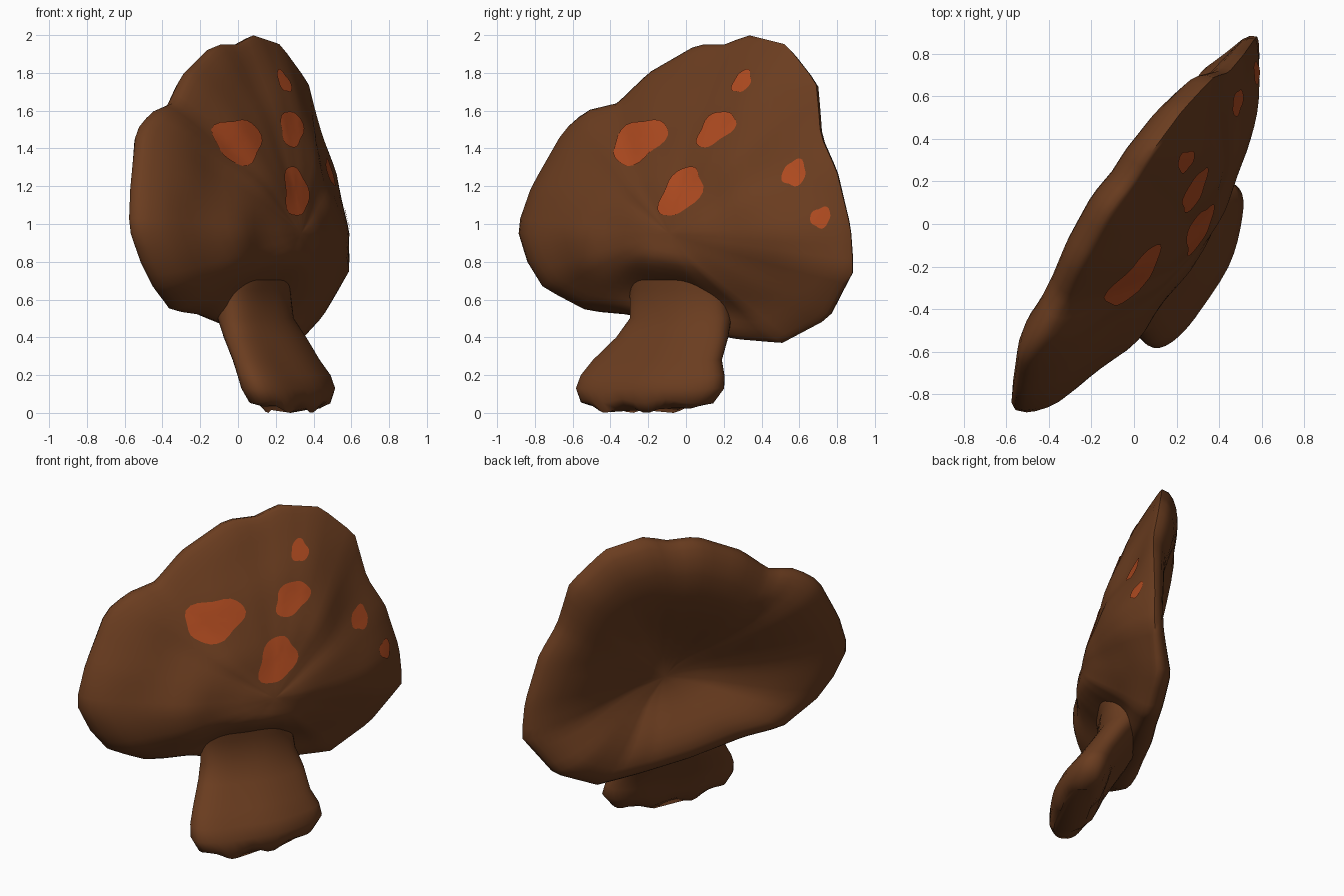
import bpy, bmesh, math
from mathutils import Vector, noise

cube = bpy.data.objects.get("Cube")
if cube:
    bpy.data.objects.remove(cube, do_unlink=True)


def material(name, rgb):
    m = bpy.data.materials.new(name)
    m.use_nodes = True
    m.diffuse_color = (*rgb, 1)
    b = m.node_tree.nodes["Principled BSDF"]
    b.inputs["Base Color"].default_value = (*rgb, 1)
    b.inputs["Roughness"].default_value = 0.9
    return m


BROWN = material("bark brown", (0.145, 0.046, 0.014))
ORANGE = material("rust orange", (0.42, 0.068, 0.014))


def place(u, n, z):
    """u runs along the slab, n points out of its domed face."""
    return Vector((0.53 * u + 0.848 * n, 0.848 * u - 0.53 * n, z))


def build(name, bm, mat, angle=60):
    bmesh.ops.recalc_face_normals(bm, faces=bm.faces)
    me = bpy.data.meshes.new(name)
    bm.to_mesh(me)
    bm.free()
    ob = bpy.data.objects.new(name, me)
    bpy.context.collection.objects.link(ob)
    me.materials.append(mat)
    bpy.ops.object.select_all(action='DESELECT')
    ob.select_set(True)
    bpy.context.view_layer.objects.active = ob
    bpy.ops.object.shade_smooth_by_angle(angle=math.radians(angle))
    return ob


def loft(name, rings, mat, start=None, end=None):
    """Bridge closed rings of points; close the ends with a fan or a cap."""
    bm = bmesh.new()
    loops = [[bm.verts.new(p) for p in r] for r in rings]
    k = len(loops[0])
    for a, b in zip(loops, loops[1:]):
        for i in range(k):
            j = (i + 1) % k
            bm.faces.new((a[i], a[j], b[j], b[i]))
    for loop, tip in ((loops[0], start), (loops[-1], end)):
        if tip is None:
            bm.faces.new(loop)
        else:
            v = bm.verts.new(tip)
            for i in range(k):
                bm.faces.new((loop[i], loop[(i + 1) % k], v))
    return build(name, bm, mat)


# Cap outline: along, height, depth of the rim
CU, CZ = 0.1, 0.95
OUTLINE = [(-1.05, .98, -.01), (-.98, 1.2, -.04), (-.82, 1.5, -.1), (-.68, 1.6, -.09),
           (-.49, 1.64, -.1), (-.31, 1.8, -.12), (-.01, 1.95, -.13), (.17, 1.95, -.11),
           (.32, 2.0, -.11), (.57, 1.95, -.09), (.78, 1.75, -.05), (.84, 1.47, 0),
           (.95, 1.28, .015), (1.04, .98, .02), (1.06, .75, .025), (.87, .5, -.03),
           (.6, .37, 0), (.33, .39, .01), (0, .44, 0), (-.36, .52, -.01),
           (-.62, .54, -.01), (-.86, .66, .03), (-.97, .8, .015)]
POLAR = sorted((math.atan2(z - CZ, u - CU), math.hypot(u - CU, z - CZ), n)
               for u, z, n in OUTLINE)
TAU = 2 * math.pi
first, last = POLAR[0], POLAR[-1]
POLAR = [(last[0] - TAU, *last[1:])] + POLAR + [(first[0] + TAU, *first[1:])]


def rim(ang):
    """Radius and depth of the outline in one direction."""
    ang = (ang + math.pi) % TAU - math.pi
    for (a0, r0, n0), (a1, r1, n1) in zip(POLAR, POLAR[1:]):
        if a0 <= ang <= a1:
            f = (ang - a0) / (a1 - a0)
            p = Vector((math.cos(ang), math.sin(ang)))
            # straight chord between neighbouring outline points
            A = Vector((math.cos(a0), math.sin(a0))) * r0
            d = Vector((math.cos(a1), math.sin(a1))) * r1 - A
            r = (A.x * d.y - A.y * d.x) / (p.x * d.y - p.y * d.x)
            return r, n0 + f * (n1 - n0)


def lumps(u, z, seed):
    return noise.noise(Vector((u * 3.2, z * 3.2, seed))) * 0.04


def smooth(x):
    x = min(1, max(0, x))
    return x * x * (3 - 2 * x)


def quarter(x):
    """Quarter circle rising from 0 at x = 0 to 1 at x = 1."""
    x = min(1, max(0, x))
    return math.sqrt(1 - (1 - x) ** 2)


def polar(u, z):
    ang = math.atan2(z - CZ, u - CU)
    r, n = rim(ang)
    return min(1, math.hypot(u - CU, z - CZ) / r), n, math.cos(ang), math.sin(ang)


def front_depth(u, z):
    t, n, c, s = polar(u, z)
    bead = 0.055 - 0.035 * c - 0.03 * max(0, s)
    power = max(1.4, 2.2 - 1.5 * max(0, s))
    under = max(0, -s) ** 2
    fall = (1 - under) * t ** power + under * smooth((t - 0.2) / 0.6)
    top = 0.335
    return (top + (n + bead - top) * fall - bead * (1 - quarter((1 - t) / 0.16))
            + lumps(u, z, 1.0) * (1 - t ** 4))


def back_depth(u, z):
    t, n, c, s = polar(u, z)
    lip = 0.07 + 0.04 * abs(s)
    if t > 0.8:
        return n - lip * quarter((1 - t) / 0.2)
    g = smooth(t / 0.8)
    return 0.1 + (n - lip - 0.1) * g + lumps(u, z, 7.0) * (1 - g)


# Cap: domed face, rounded rim and hollow back
def cap_ring(t, depth):
    pts = []
    for i in range(88):
        ang = TAU * i / 88
        r = rim(ang)[0] * t
        u, z = CU + r * math.cos(ang), CZ + r * math.sin(ang)
        pts.append(place(u, depth(u, z), z))
    return pts


front = [cap_ring(i / 16, front_depth) for i in range(1, 15)]
front += [cap_ring(t, front_depth) for t in (.92, .96, .985, 1)]
back = [cap_ring(t, back_depth)
        for t in (.985, .95, .9, .85, .8, .7, .6, .5, .4, .3, .2, .1)]
loft("cap", front + back, BROWN,
     place(CU, front_depth(CU, CZ), CZ), place(CU, back_depth(CU, CZ), CZ))

# Stem: slanted sections (height, along, depth, half width, half thickness)
SECTIONS = [(0, -.05, .36, .29, .09), (.05, -.03, .345, .38, .13), (.13, -.02, .33, .43, .15),
            (.2, -.02, .3, .42, .145), (.28, -.02, .25, .38, .135), (.4, .015, .165, .335, .13),
            (.5, .025, .1, .3, .13), (.65, .01, .085, .29, .125), (.78, .01, .14, .27, .09)]
stem = []
for z, u, n, a, b in SECTIONS:
    ring = []
    for i in range(40):
        c, s = math.cos(TAU * i / 40), math.sin(TAU * i / 40)
        pu = u + a * math.copysign(abs(c) ** 0.9, c)
        pn = n + b * math.copysign(abs(s) ** 0.85, s)
        # the foot swings back towards its far end
        pn -= 0.1 * (pu - u) * max(0, 1 - z / 0.4)
        # ragged toes at the foot
        toe = max(0, 0.13 - z) * 0.15 * (1 + math.sin(pu * 26 + pn * 9))
        ring.append(place(pu, pn + lumps(pu, z, 3.0) * 0.5, z + toe))
    stem.append(ring)
loft("stem", stem, BROWN)

# Spots: thin plates following the dome (along, height, half sizes, slant)
SPOTS = [(-.21, 1.44, .175, .12, .35), (.285, 1.505, .105, .095, .45),
         (.14, 1.17, .12, .13, .3), (.38, 1.755, .055, .06, .1),
         (.745, 1.27, .06, .07, 0), (.91, 1.035, .045, .055, 0)]
for k, (u, z, a, b, slant) in enumerate(SPOTS):
    bm = bmesh.new()

    def spot_vert(f, i):
        ang = TAU * i / 28
        w = f * (1 + 0.1 * math.sin(3 * ang + k) + 0.05 * math.cos(5 * ang))
        dz = b * w * math.sin(ang)
        pu, pz = u + a * w * math.cos(ang) + slant * dz, z + dz
        return bm.verts.new(place(pu, front_depth(pu, pz) + 0.007, pz))

    loops = [[spot_vert(f, i) for i in range(28)] for f in (.25, .5, .75, 1)]
    bm.faces.new(loops[0])
    for p, q in zip(loops, loops[1:]):
        for i in range(28):
            j = (i + 1) % 28
            bm.faces.new((p[i], p[j], q[j], q[i]))
    ob = build(f"spot_{k + 1}", bm, ORANGE)
    # keep the plate facing outward
    if sum(f.normal.dot(place(0, 1, 0)) for f in ob.data.polygons) < 0:
        ob.data.flip_normals()
